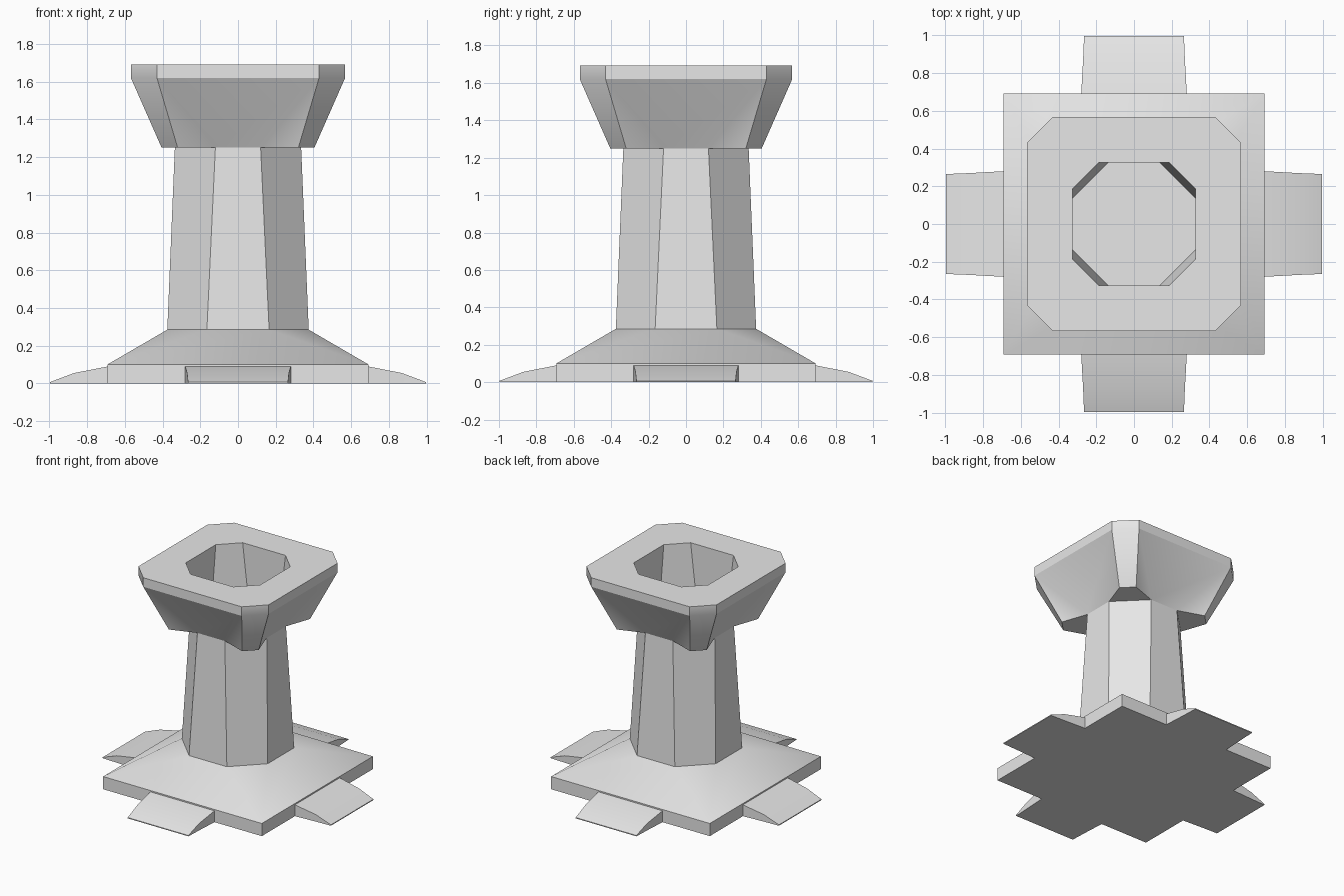
import bpy
import bmesh
import math
from mathutils import Matrix

cube = bpy.data.objects.get("Cube")
if cube:
    bpy.data.objects.remove(cube, do_unlink=True)

GREY = (0.8, 0.8, 0.8, 1.0)
stone = bpy.data.materials.new("stone_grey")
stone.use_nodes = True
stone.diffuse_color = GREY
stone.node_tree.nodes["Principled BSDF"].inputs["Base Color"].default_value = GREY


def turns(bm, points):
    """Repeat a few points in four quarter turns, counter-clockwise."""
    ring = []
    for k in range(4):
        turn = Matrix.Rotation(k * math.pi / 2, 3, "Z")
        ring += [bm.verts.new(turn @ Matrix.Identity(3) @ p) for p in points]
    return ring


def octagon(bm, half, flat, z):
    """Square with cut corners: half width and half length of each flat."""
    from mathutils import Vector
    return turns(bm, [Vector((half, -flat, z)), Vector((half, flat, z))])


def square(bm, half, z):
    from mathutils import Vector
    return turns(bm, [Vector((half, -half, z))])


def loft(bm, low, high):
    n = len(low)
    for i in range(n):
        j = (i + 1) % n
        bm.faces.new((low[i], low[j], high[j], high[i]))


def finish(bm, name, recalc=True):
    if recalc:
        bmesh.ops.recalc_face_normals(bm, faces=bm.faces)
    mesh = bpy.data.meshes.new(name)
    bm.to_mesh(mesh)
    bm.free()
    obj = bpy.data.objects.new(name, mesh)
    mesh.materials.append(stone)
    bpy.context.collection.objects.link(obj)
    bpy.ops.object.select_all(action="DESELECT")
    obj.select_set(True)
    bpy.context.view_layer.objects.active = obj
    bpy.ops.object.shade_smooth_by_angle(angle=math.radians(30))
    return obj


# Square plinth with a skirt sloping up to the column
bm = bmesh.new()
floor = square(bm, 0.693, 0)
rim = square(bm, 0.693, 0.1)
neck = octagon(bm, 0.375, 0.165, 0.285)
bm.faces.new(floor)
loft(bm, floor, rim)
for k in range(4):
    a, b = 2 * k, 2 * k + 1
    c, nxt = (2 * k + 2) % 8, (k + 1) % 4
    bm.faces.new((rim[k], rim[nxt], neck[b], neck[a]))
    bm.faces.new((rim[nxt], neck[c], neck[b]))
bm.faces.new(neck)
finish(bm, "plinth")

# Tapered column
bm = bmesh.new()
loft(bm, octagon(bm, 0.375, 0.165, 0.285), octagon(bm, 0.335, 0.12, 1.25))
finish(bm, "column", recalc=False)

# Flared bowl with a recessed well
bm = bmesh.new()
inner = octagon(bm, 0.335, 0.12, 1.25)
lower = octagon(bm, 0.405, 0.32, 1.25)
flare = octagon(bm, 0.568, 0.43, 1.62)
top = octagon(bm, 0.568, 0.43, 1.692)
mouth = octagon(bm, 0.325, 0.187, 1.692)
well = octagon(bm, 0.325, 0.137, 1.26)
bm.faces.new(inner)
for k in range(4):
    a, b, c = 2 * k, 2 * k + 1, (2 * k + 2) % 8
    bm.faces.new((inner[a], inner[b], flare[b], flare[a]))
    bm.faces.new((inner[b], lower[b], flare[b]))
    bm.faces.new((lower[a], inner[a], flare[a]))
    bm.faces.new((lower[b], lower[c], flare[c], flare[b]))
    bm.faces.new((inner[b], inner[c], lower[c], lower[b]))
loft(bm, flare, top)
loft(bm, top, mouth)
loft(bm, mouth, well)
bm.faces.new(well)
finish(bm, "bowl")

# Four sloping feet, each a run of cross-sections: reach, half width, height
SECTIONS = [(0.69, 0.28, 0.09), (0.87, 0.27, 0.055), (0.997, 0.265, 0.007)]
for k, side in enumerate(("left", "back", "right", "front")):
    bm = bmesh.new()
    rings = [[bm.verts.new(p) for p in ((r, -w, 0), (r, w, 0), (r, w, h), (r, -w, h))]
             for r, w, h in SECTIONS]
    for near, far in zip(rings, rings[1:]):
        loft(bm, near, far)
    bm.faces.new(rings[0])
    bm.faces.new(rings[-1])
    bm.transform(Matrix.Rotation(k * math.pi / 2, 4, "Z"))
    finish(bm, side + "_foot")
